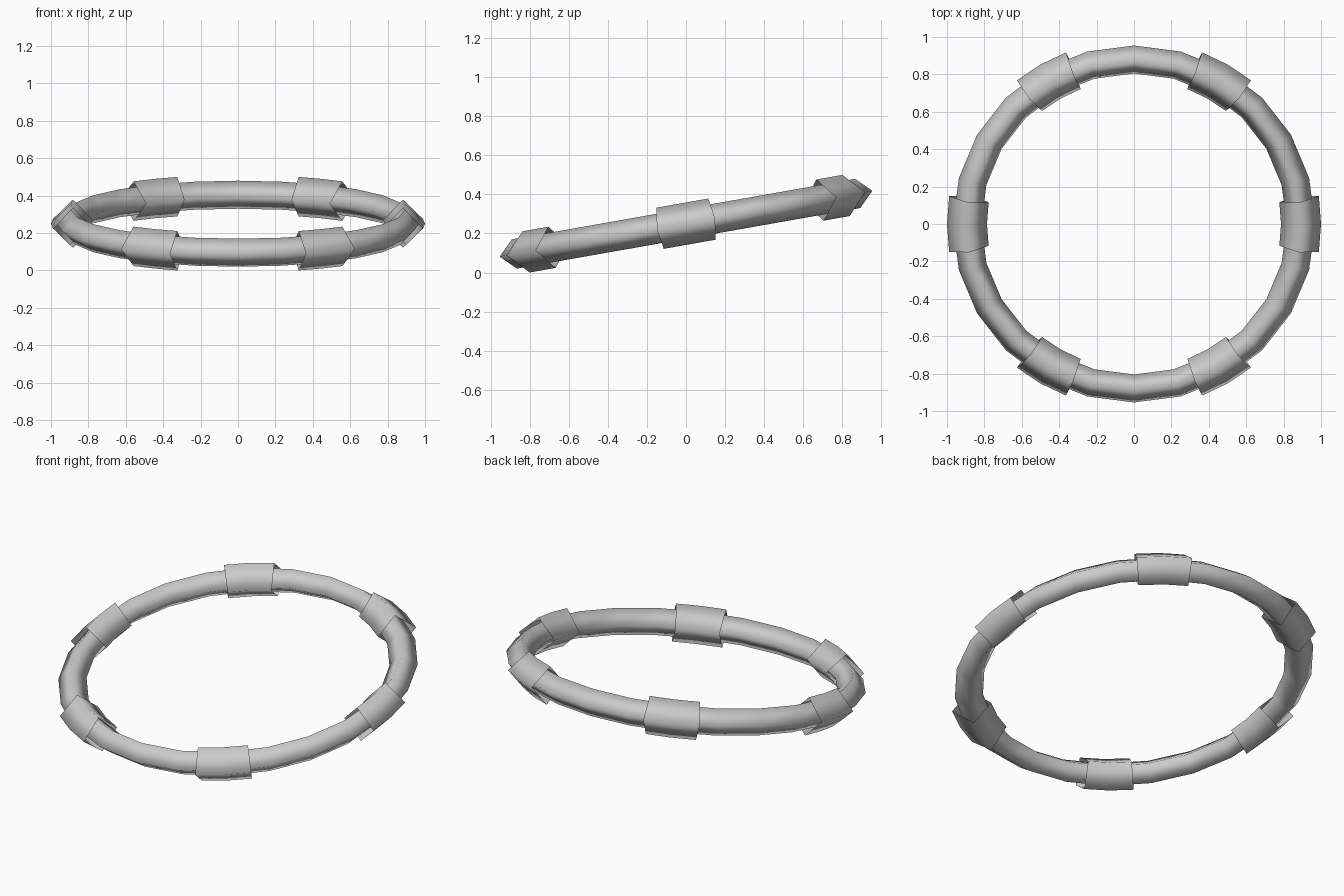
import bpy
import bmesh
from math import sin, cos, pi, radians
from mathutils import Matrix

cube = bpy.data.objects.get("Cube")
if cube:
    bpy.data.objects.remove(cube, do_unlink=True)

RING_RADIUS = 0.893
TILT = Matrix.Translation((0, 0, 0.25)) @ Matrix.Rotation(radians(10), 4, 'X')

grey = bpy.data.materials.new("light_grey")
grey.use_nodes = True
colour = (0.6, 0.6, 0.6, 1)
grey.diffuse_color = colour
grey.node_tree.nodes["Principled BSDF"].inputs["Base Color"].default_value = colour


def diamond_tube(name, angles, size, closed):
    """Sweep a four-sided section through the given angles around the ring."""
    bm = bmesh.new()
    loops = []
    for a in angles:
        loop = []
        for k in range(4):
            r = RING_RADIUS + size * cos(k * pi / 2)
            z = size * sin(k * pi / 2)
            loop.append(bm.verts.new((r * cos(a), r * sin(a), z)))
        loops.append(loop)
    pairs = list(zip(loops, loops[1:]))
    if closed:
        pairs.append((loops[-1], loops[0]))
    for p, q in pairs:
        for k in range(4):
            n = (k + 1) % 4
            bm.faces.new((p[k], q[k], q[n], p[n]))
    bmesh.ops.recalc_face_normals(bm, faces=bm.faces)
    for f in bm.faces:
        f.smooth = True
    bm.transform(TILT)
    mesh = bpy.data.meshes.new(name)
    bm.to_mesh(mesh)
    bm.free()
    mesh.materials.append(grey)
    obj = bpy.data.objects.new(name, mesh)
    bpy.context.collection.objects.link(obj)
    return obj


# Tilted ring
diamond_tube("ring", [radians(15 * i) for i in range(24)], 0.076, True)

# Six open sleeves spaced evenly around the ring
for i in range(6):
    diamond_tube(f"sleeve_{i + 1}",
                 [radians(60 * i + d) for d in (-8.7, 0, 8.7)], 0.107, False)
